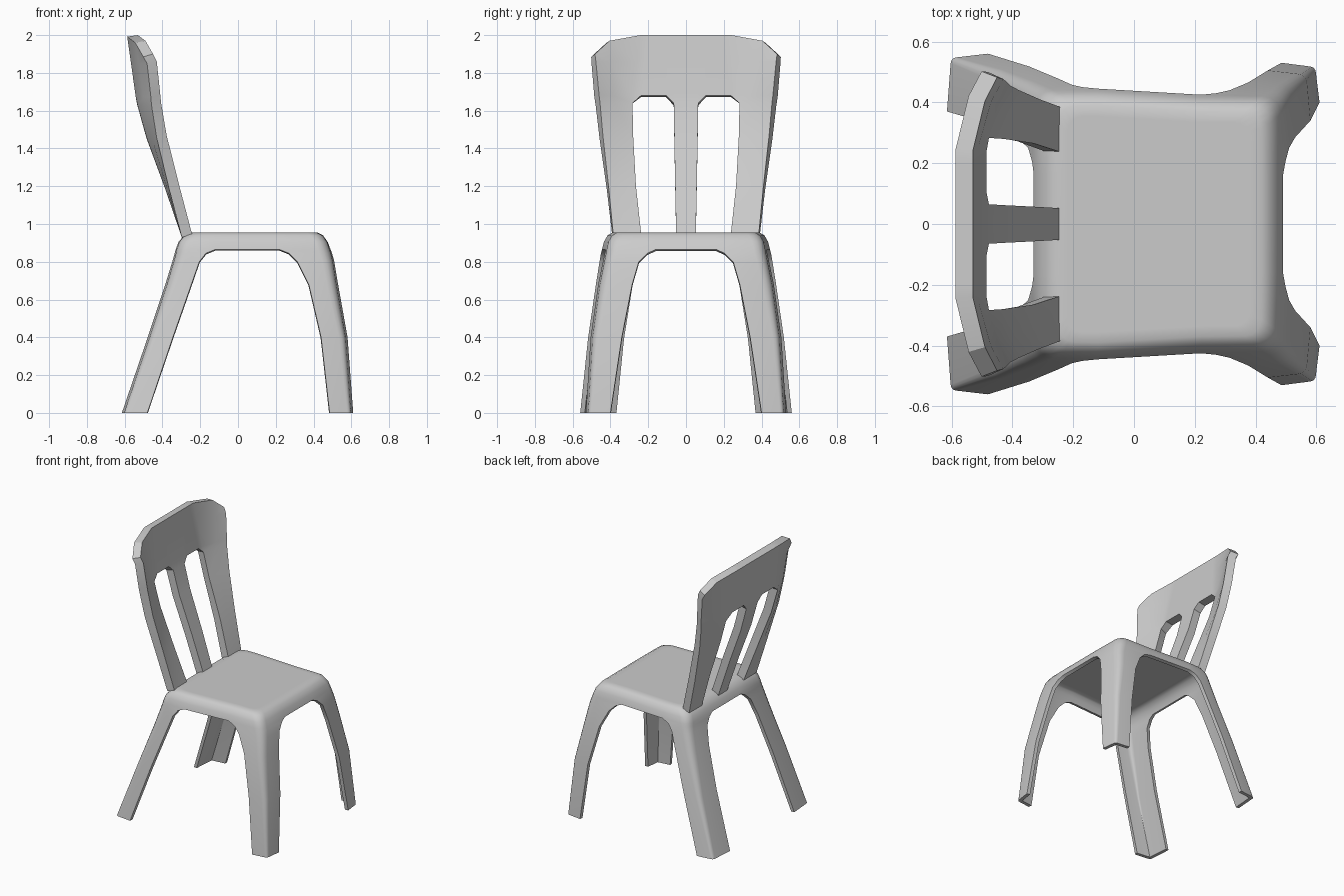
import bpy

if "Cube" in bpy.data.objects:
    bpy.data.objects.remove(bpy.data.objects["Cube"])


def finish(name, verts, faces, thickness, angle):
    """Half sheet -> mirrored across y, thickened and shaded."""
    mesh = bpy.data.meshes.new(name)
    mesh.from_pydata(verts, [], faces)
    obj = bpy.data.objects.new(name, mesh)
    bpy.context.collection.objects.link(obj)
    bpy.ops.object.select_all(action='DESELECT')
    obj.select_set(True)
    bpy.context.view_layer.objects.active = obj
    # drop unused grid points
    bpy.ops.object.mode_set(mode='EDIT')
    bpy.ops.mesh.select_all(action='SELECT')
    bpy.ops.mesh.delete_loose(use_verts=True, use_edges=True, use_faces=False)
    bpy.ops.object.mode_set(mode='OBJECT')
    mir = obj.modifiers.new("mirror", 'MIRROR')
    mir.use_axis = (False, True, False)
    mir.merge_threshold = 0.0005
    sol = obj.modifiers.new("thickness", 'SOLIDIFY')
    sol.thickness, sol.offset, sol.use_even_offset = thickness, -1, True
    for m in ("mirror", "thickness"):
        bpy.ops.object.modifier_apply(modifier=m)
    for v in obj.data.vertices:
        v.co.z = max(v.co.z, 0)
    bpy.ops.object.shade_smooth_by_angle(angle=angle)
    return obj


# Seat, skirt and L-section legs: one moulded shell, rows from top to floor
Z = [.955, .955, .94, .905, .865, .845, .80, .68, .40, 0]
R = [.05, .055, .06, .06, .06, .06, .055, .05, .035, .02]
FRONT = dict(
    x=[.38, .42, .45, .475, .49, .498, .51, .53, .58, .61],
    y=[.335, .37, .395, .415, .425, .43, .44, .465, .505, .53],
    xi=[.22, .22, .22, .22, .22, .27, .315, .375, .44, .485],
    yi=[.16, .16, .16, .16, .16, .205, .25, .285, .34, .40])
BACK = dict(
    x=[-.22, -.25, -.285, -.315, -.33, -.335, -.348, -.385, -.478, -.615],
    y=[.355, .39, .415, .435, .445, .45, .458, .477, .518, .56],
    xi=[-.12, -.12, -.12, -.12, -.12, -.17, -.205, -.247, -.345, -.48],
    yi=[.165, .165, .165, .165, .165, .205, .25, .285, .33, .37])


def leg_section(leg, i):
    s = 1 if leg is FRONT else -1
    x, y, r = leg["x"][i], leg["y"][i], R[i]
    t = .012 * (i / 9)
    return [(x, leg["yi"][i], Z[i]),
            (x - s * t, y - t - r, Z[i]),
            (x - s * (t + .09 * r), y - t - .6 * r, Z[i]),
            (x - s * (t + .3 * r), y - t - .3 * r, Z[i]),
            (x - s * (t + .6 * r), y - t - .09 * r, Z[i]),
            (x - s * (t + r), y - t, Z[i]),
            (leg["xi"][i], y, Z[i])]


verts, faces = [], []
for i in range(len(Z)):
    verts += [(FRONT["x"][i], 0, Z[i])] + leg_section(FRONT, i)
    verts += leg_section(BACK, i)[::-1] + [(BACK["x"][i], 0, Z[i])]
N = 16
SKIRT = 4                                  # rows above this run all the way round
faces.append(list(range(N)))
for i in range(len(Z) - 1):
    for c in range(N - 1):
        if i >= SKIRT and c in (0, 7, 14):
            continue
        faces.append((N * (i + 1) + c, N * (i + 1) + c + 1, N * i + c + 1, N * i + c))
finish("seat_and_legs", verts, faces, .025, .87)

# Backrest: curved panel with two slots and a middle slat
BZ = [.945, 1.2, 1.47, 1.64, 1.68, 1.86, 2.0]
CX = [-.243, -.33, -.43, -.477, -.485, -.51, -.53]       # front face at the centre
BOW = [0, .02, .052, .07, .074, .08, .08]                # forward curl of the sides
HW = [.385, .41, .44, .455, .46, .477, .482]             # half width
BAR = [.052, .057, .062, .065, .065, .065, .065]
SLOT = [.237, .265, .28, .283, .283, .26, .24]
W = [0, 0, 0, 0, 0, .5, 1]
TOP = [2, 2, 2, 2, 2, 1.97, 1.9]
verts, faces = [], []
for i, z in enumerate(BZ):
    cols = [0, BAR[i], BAR[i] + .04, SLOT[i] - .045, SLOT[i], HW[i] * .84, HW[i]]
    for c, y in enumerate(cols):
        verts.append((CX[i] + BOW[i] * W[c], y, TOP[c] if i == 6 else z))
for i in range(6):
    for c in range(6):
        a, b = 7 * i + c, 7 * (i + 1) + c
        if c in (1, 2, 3) and i < 4:
            if i == 3 and c == 1:          # chamfered slot corners
                faces.append((a, b + 1, b))
            elif i == 3 and c == 3:
                faces.append((a + 1, b + 1, b))
            continue
        faces.append((a, a + 1, b + 1, b))
finish("backrest", verts, faces, .057, .5)
